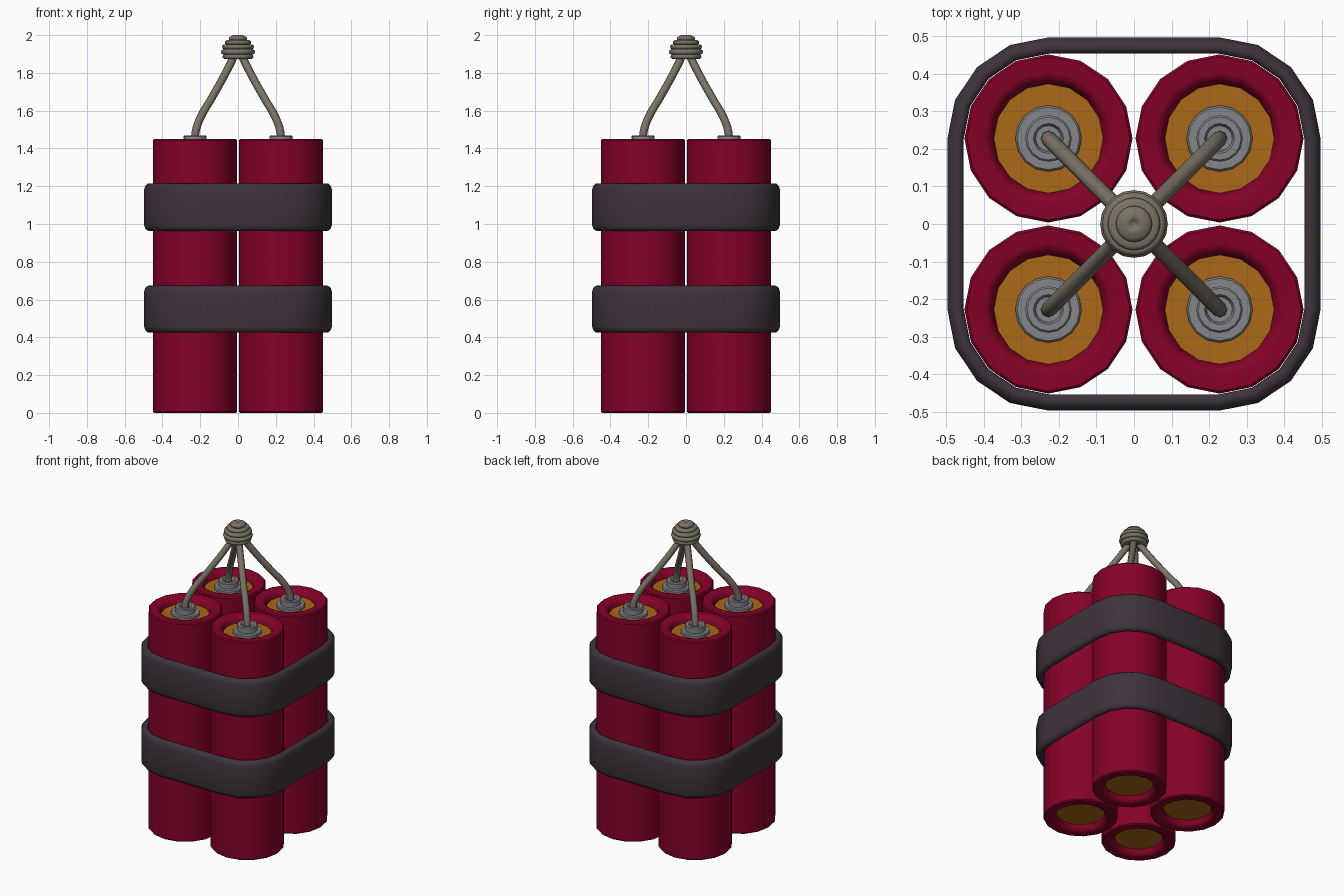
import bpy, bmesh, math
from mathutils import Vector

if "Cube" in bpy.data.objects:
    bpy.data.objects.remove(bpy.data.objects["Cube"])

def material(name, rgb):
    m = bpy.data.materials.new(name)
    m.diffuse_color = (*rgb, 1)
    m.use_nodes = True
    m.node_tree.nodes["Principled BSDF"].inputs["Base Color"].default_value = m.diffuse_color
    return m

RED = material("crimson paper", (0.235, 0.0005, 0.020))
ORANGE = material("ochre filling", (0.41, 0.140, 0.009))
GREY = material("grey metal", (0.235, 0.24, 0.26))
DARK = material("dark strap", (0.048, 0.034, 0.045))
ROPE = material("fuse cord", (0.195, 0.172, 0.127))

C = 0.2275         # offset of each stick from the middle
SIDES = 16

def finish(ob, mat, angle=35):
    ob.data.materials.append(mat)
    bpy.ops.object.select_all(action='DESELECT')
    ob.select_set(True)
    bpy.context.view_layer.objects.active = ob
    bpy.ops.object.shade_smooth_by_angle(angle=math.radians(angle))

def spin(name, profile, mat, loc=(0, 0, 0), closed=False, corner=0, sides=SIDES, angle=35):
    """Sweep an (r, z) profile round z; corner > 0 makes a rounded square."""
    if corner:
        steps = [(q * 90 + k * 22.5, q * 90 + 45) for q in range(4) for k in range(5)]
    else:
        steps = [(i * 360 / sides, 0) for i in range(sides)]
    bm = bmesh.new()
    cols = []
    for a, q in steps:
        a, q = math.radians(a), math.radians(q)
        ox, oy = corner * math.sqrt(2) * math.cos(q), corner * math.sqrt(2) * math.sin(q)
        cols.append([bm.verts.new((ox + r * math.cos(a), oy + r * math.sin(a), z))
                     for r, z in profile])
    n, p = len(cols), len(profile)
    for i in range(n):
        a, b = cols[i], cols[(i + 1) % n]
        for j in range(p if closed else p - 1):
            k = (j + 1) % p
            bm.faces.new((a[j], b[j], b[k], a[k]))
    bmesh.ops.remove_doubles(bm, verts=bm.verts, dist=1e-5)
    me = bpy.data.meshes.new(name)
    bm.to_mesh(me)
    bm.free()
    ob = bpy.data.objects.new(name, me)
    ob.location = loc
    bpy.context.collection.objects.link(ob)
    finish(ob, mat, angle)
    return ob

def cord(name, pts, radius, mat):
    """Round tube along smooth path, turned into a mesh."""
    cu = bpy.data.curves.new(name, 'CURVE')
    cu.dimensions = '3D'
    cu.bevel_depth = radius
    cu.bevel_resolution = 2
    cu.resolution_u = 4
    sp = cu.splines.new('BEZIER')
    sp.bezier_points.add(len(pts) - 1)
    for bp, co in zip(sp.bezier_points, pts):
        bp.co = co
        bp.handle_left_type = bp.handle_right_type = 'AUTO'
    tmp = bpy.data.objects.new(name + "_path", cu)
    bpy.context.collection.objects.link(tmp)
    bpy.context.view_layer.update()
    me = bpy.data.meshes.new_from_object(tmp.evaluated_get(bpy.context.evaluated_depsgraph_get()))
    bpy.data.objects.remove(tmp)
    ob = bpy.data.objects.new(name, me)
    bpy.context.collection.objects.link(ob)
    me.materials.clear()
    finish(ob, mat, 60)

# profiles: paper tube with rolled rims, and stepped metal cap
tube = [(0.145, 0.040), (0.152, 0.018), (0.163, 0.004), (0.175, 0), (0.217, 0), (0.2235, 0.007),
        (0.2235, 1.443), (0.217, 1.45), (0.175, 1.45), (0.163, 1.446), (0.152, 1.432), (0.145, 1.410)]
cap = [(0.088, 1.40), (0.088, 1.424), (0.083, 1.43), (0.062, 1.43), (0.062, 1.462),
       (0.057, 1.468), (0.040, 1.468), (0.036, 1.46), (0.034, 1.448), (0, 1.448)]
path = [(0.228, 1.43), (0.224, 1.49), (0.198, 1.565), (0.140, 1.665), (0.065, 1.80), (0.015, 1.90)]

for i, (sx, sy) in enumerate([(-1, -1), (1, -1), (1, 1), (-1, 1)], 1):
    loc = (sx * C, sy * C, 0)
    spin(f"stick_{i}", tube, RED, loc)
    spin(f"filling_top_{i}", [(0.146, 1.411), (0, 1.411)], ORANGE, loc)
    spin(f"filling_bottom_{i}", [(0, 0.039), (0.146, 0.039)], ORANGE, loc)
    spin(f"cap_{i}", cap, GREY, loc)
    cord(f"fuse_{i}", [Vector((sx * d, sy * d, z)) for d, z in path], 0.021, ROPE)

# straps: rounded-square loops with softened edges
for name, z0, z1 in (("lower_strap", 0.425, 0.674), ("upper_strap", 0.963, 1.215)):
    sec = [(0.2265, z0 + 0.014), (0.232, z0 + 0.004), (0.242, z0), (0.252, z0 + 0.002),
           (0.264, z0 + 0.012), (0.270, z0 + 0.030)]
    sec += [(r, z0 + z1 - z) for r, z in reversed(sec)]
    spin(name, sec, DARK, closed=True, corner=C - 0.001, angle=60)

# knot: stacked cord coils, each a half-round bulge
knot = [(0, 1.874), (0.060, 1.874)]
for r, z, h in ((0.082, 1.886, 0.012), (0.090, 1.911, 0.015), (0.085, 1.938, 0.013),
                (0.070, 1.961, 0.012), (0.048, 1.982, 0.012)):
    for k in range(5):
        t = math.radians(-80 + 40 * k)
        knot.append((r - h + h * math.cos(t), z + h * math.sin(t)))
knot += [(0.028, 1.998), (0.020, 2.0), (0.010, 1.996), (0, 1.980)]
spin("cord_knot", knot, ROPE, sides=20, angle=60)
